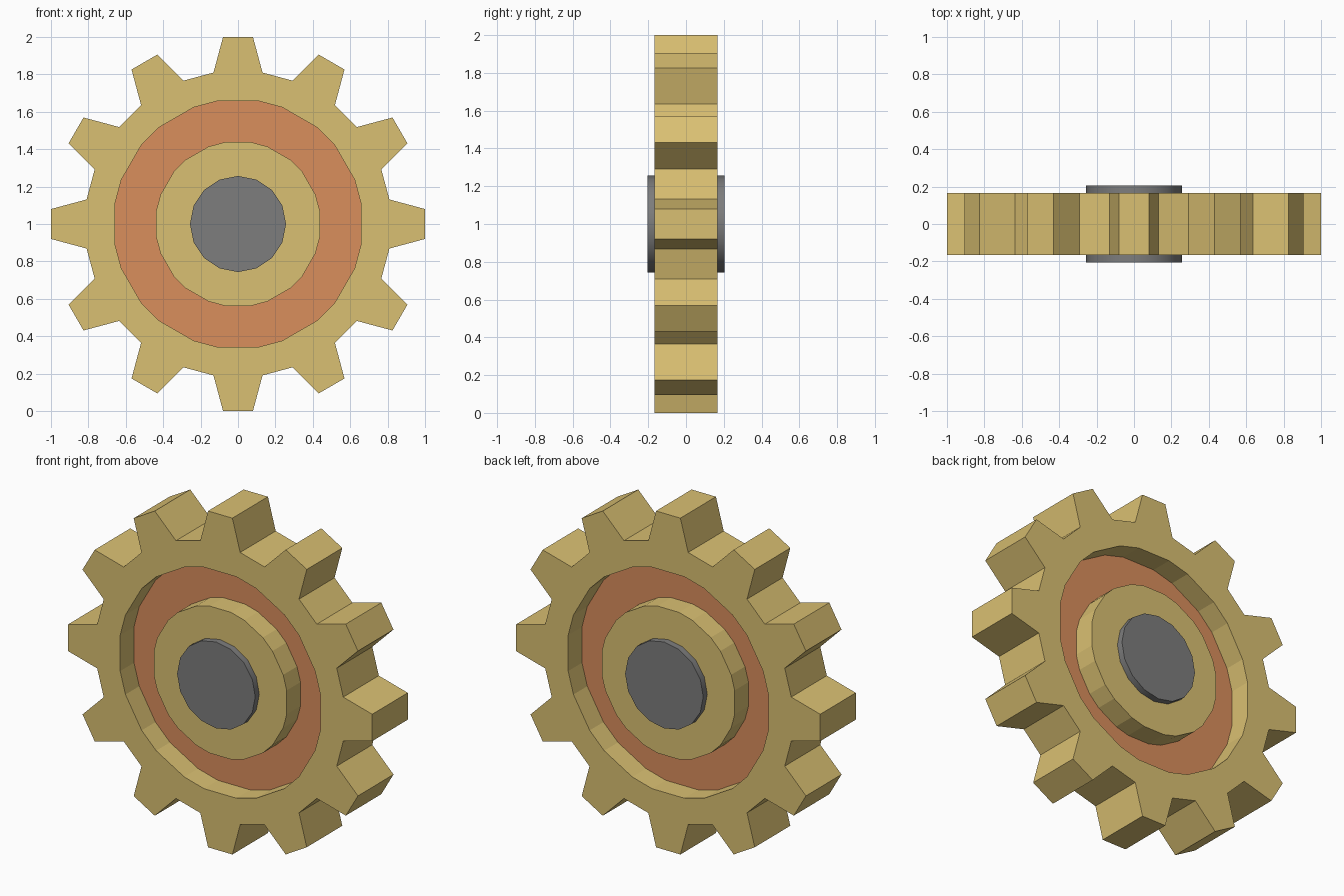
import bpy, bmesh, math
from mathutils import Vector

if "Cube" in bpy.data.objects:
    bpy.data.objects.remove(bpy.data.objects["Cube"])

def material(name, srgb):
    m = bpy.data.materials.new(name)
    lin = [((c / 255 + 0.055) / 1.055) ** 2.4 for c in srgb]
    m.diffuse_color = (*lin, 1)
    m.use_nodes = True
    m.node_tree.nodes["Principled BSDF"].inputs["Base Color"].default_value = m.diffuse_color
    return m

gold = material("brass_gold", (218, 192, 114))
orange = material("copper_orange", (218, 142, 92))
grey = material("axle_grey", (125, 125, 125))

TEETH = 12
HALF = 0.167      # half thickness of the gear
WEB = 0.037       # half thickness of the recessed web
ROOT = math.radians(9.2)

def polar(r, a, y):
    return Vector((r * math.sin(a), y, 1 + r * math.cos(a)))

bm = bmesh.new()
# Two vertices per tooth, shared by all concentric rings
angles = [math.radians(360 / TEETH) * i + s * ROOT for i in range(TEETH) for s in (-1, 1)]
N = len(angles)

def ring(r, y):
    return [bm.verts.new(polar(r, a, y)) for a in angles]

def band(a, b, mat=0):
    for i in range(N):
        j = (i + 1) % N
        bm.faces.new((a[i], a[j], b[j], b[i])).material_index = mat

def tooth_tips(y):
    tips = []
    for i in range(TEETH):
        for s in (-1, 1):
            tips.append(bm.verts.new(polar(math.hypot(1, 0.08),
                        math.radians(360 / TEETH) * i + s * math.atan(0.08), y)))
    return tips

roots, tips = [], []
for side in (-1, 1):
    root, tip = ring(0.82, side * HALF), tooth_tips(side * HALF)
    rim, floor_out = ring(0.667, side * HALF), ring(0.667, side * WEB)
    floor_in, hub = ring(0.443, side * WEB), ring(0.443, side * HALF)
    band(root, rim)
    band(rim, floor_out)
    band(floor_out, floor_in, 1)   # painted web
    band(floor_in, hub)
    bm.faces.new(hub)
    for i in range(0, N, 2):
        bm.faces.new((root[i], root[i + 1], tip[i + 1], tip[i]))
    roots.append(root)
    tips.append(tip)

# Outer walls: tooth flanks, tips and valleys
(r0, r1), (t0, t1) = roots, tips
for i in range(0, N, 2):
    j, k = i + 1, (i + 2) % N
    bm.faces.new((r0[i], t0[i], t1[i], r1[i]))
    bm.faces.new((t0[i], t0[j], t1[j], t1[i]))
    bm.faces.new((t0[j], r0[j], r1[j], t1[j]))
    bm.faces.new((r0[j], r0[k], r1[k], r1[j]))
bmesh.ops.recalc_face_normals(bm, faces=bm.faces)
mesh = bpy.data.meshes.new("gear_wheel")
bm.to_mesh(mesh)
bm.free()
mesh.materials.append(gold)
mesh.materials.append(orange)
bpy.context.collection.objects.link(bpy.data.objects.new("gear_wheel", mesh))

# Axle through the hub
bpy.ops.mesh.primitive_cylinder_add(vertices=16, radius=0.257, depth=0.41,
                                    location=(0, 0, 1), rotation=(math.pi / 2, 0, 0))
axle = bpy.context.object
axle.name = "axle"
axle.data.materials.append(grey)
bpy.ops.object.shade_smooth_by_angle(angle=math.radians(40))
